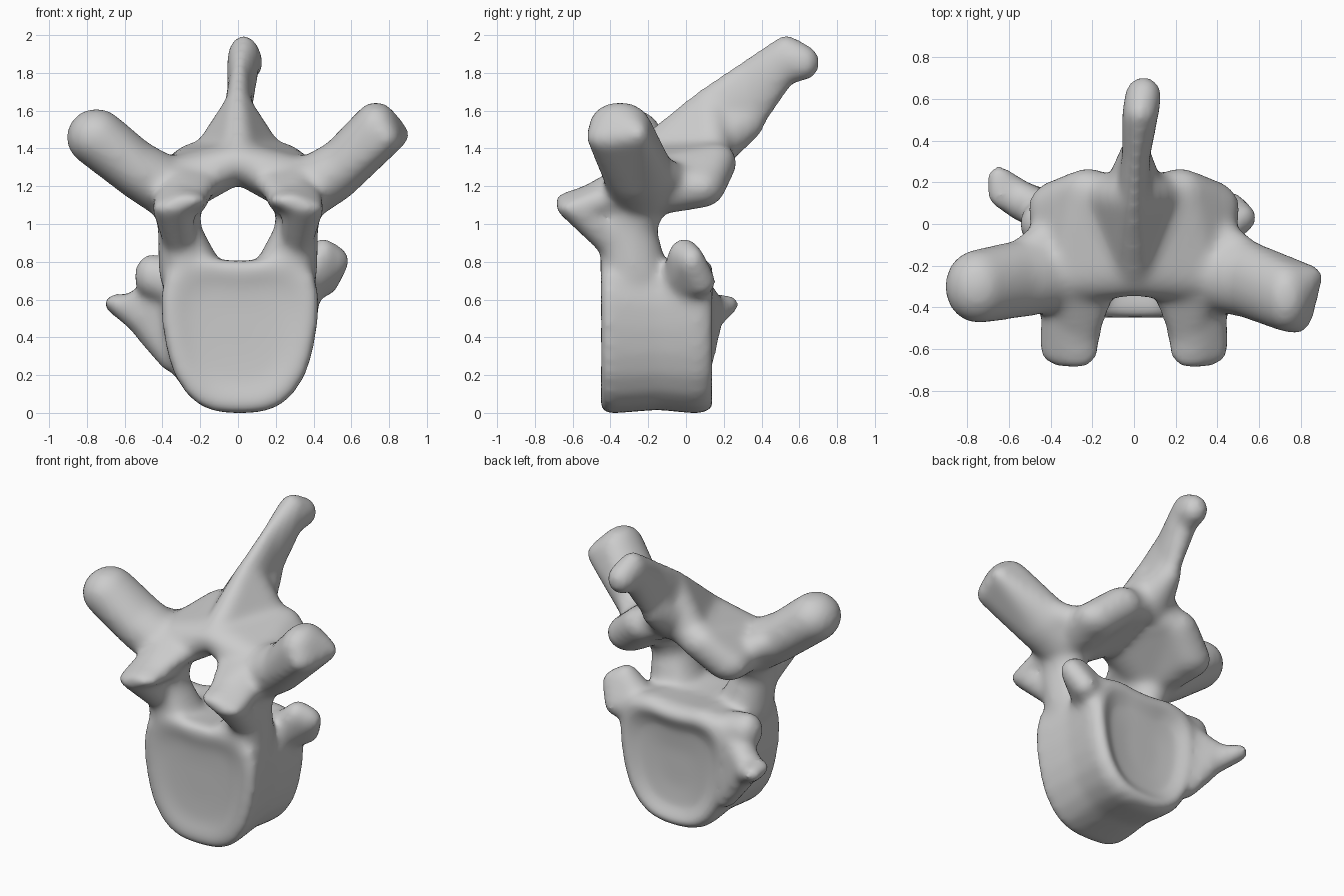
import bpy, bmesh
from mathutils import Vector

cube = bpy.data.objects.get("Cube")
if cube:
    bpy.data.objects.remove(cube, do_unlink=True)

# Unit ball directions used by every rounded part
ball = bmesh.new()
bmesh.ops.create_icosphere(ball, subdivisions=3, radius=1)
DIRS = [v.co.copy() for v in ball.verts]
ball.free()

bm = bmesh.new()


def hull(*blobs):
    """Convex skin around ellipsoids given as (centre, radii)."""
    verts = []
    for c, r in blobs:
        for d in DIRS:
            verts.append(bm.verts.new([c[i] + d[i] * r[i] for i in range(3)]))
    bmesh.ops.convex_hull(bm, input=verts)
    bmesh.ops.delete(bm, geom=[v for v in verts if v.is_valid and not v.link_faces],
                     context='VERTS')


def chain(*blobs):
    """Limb that runs through a row of ellipsoids."""
    for a, b in zip(blobs, blobs[1:]):
        hull(a, b)


def side(s, *blobs):
    """Blobs placed on the left (1) or the right (-1)."""
    return [((s * x, y, z), r) for (x, y, z), r in blobs]


# Vertebral body: one outline lofted front to back with dished end plates
half = [(0, 0), (.1, .005), (.2, .035), (.28, .1), (.345, .2), (.385, .32), (.41, .46),
        (.42, .6), (.4, .73), (.33, .81), (.2, .835), (.1, .82)]
outline = half + [(0, .815)] + [(-x, z) for x, z in half[:0:-1]]
# Each section: depth, size, height it shrinks towards
sections = [(-.425, .3, .43), (-.43, .6, .43), (-.45, .8, .43), (-.458, .92, .43),
            (-.42, 1, .43), (-.15, .95, .43), (.07, 1, .4), (.135, .94, .36),
            (.145, .83, .36), (.1, .64, .37), (.085, .3, .38)]
rings = [[bm.verts.new((.01 + x * k, y, c + (z - c) * k)) for x, z in outline]
         for y, k, c in sections]
for a, b in zip(rings, rings[1:]):
    for i in range(len(a)):
        j = (i + 1) % len(a)
        bm.faces.new((a[i], a[j], b[j], b[i]))
bm.faces.new(rings[0])
bm.faces.new(rings[-1])

# Shared ellipsoids of the arch
arch_root = ((.33, -.23, 1.2), (.13, .16, .16))
lower_joint = ((.37, .08, 1.2), (.14, .13, .11))
arch_back = ((.22, .16, 1.33), (.13, .11, .11))
arch_top = ((0, -.16, 1.34), (.12, .19, .11))
ridge = ((0, -.04, 1.45), (.09, .12, .13))
spine_base = ((0, .12, 1.53), (.08, .12, .21))
limb_root = ((.53, -.26, 1.29), (.12, .19, .165))

for s in (-1, 1):
    # Pedicle, flaring into the canal floor
    chain(*side(s, ((.27, -.27, .74), (.15, .18, .12)),
                ((.31, -.31, .98), (.115, .155, .12)), arch_root))
    hull(*side(s, ((.18, -.28, .78), (.09, .15, .08)),
               ((.28, -.3, .96), (.095, .14, .07))))
    # Upper joint process
    tip_out = ((.35, -.59, 1.09), (.11, .1, .055))
    tip_in = ((.27, -.59, 1.13), (.11, .11, .05))
    neck = ((.3, -.42, 1.14), (.15, .12, .1))
    hull(*side(s, tip_out, tip_in, neck))
    hull(*side(s, neck, ((.31, -.3, 1.13), (.12, .14, .14))))
    hull(*side(s, tip_out, ((.31, -.38, .92), (.09, .1, .1))))
    hull(*side(s, ((.26, -.53, 1.15), (.09, .09, .04)),
               ((.21, -.33, 1.22), (.12, .09, .08)), arch_root))
    # Lamina and lower joint process
    hull(*side(s, arch_root, arch_top, arch_back))
    hull(*side(s, arch_root, lower_joint, arch_back))
    hull(*side(s, ((.13, .14, 1.36), (.12, .11, .11)), arch_top, ridge, spine_base))
    # Transverse process root, webbed into the lamina behind
    chain(*side(s, ((.38, -.24, 1.2), (.13, .18, .17)), limb_root))
    hull(*side(s, ((.42, -.06, 1.24), (.09, .08, .09)), arch_root,
               ((.56, -.2, 1.3), (.08, .12, .1))))

# Transverse process ends, which differ a little
chain(*side(-1, limb_root, ((.75, -.3, 1.465), (.16, .18, .155))))
hull(limb_root,
     ((.73, -.35, 1.52), (.12, .17, .135)),
     ((.79, -.39, 1.46), (.08, .14, .08)),
     ((.86, -.25, 1.48), (.05, .05, .06)))

# Spinous process
chain(spine_base,
      ((.01, .34, 1.68), (.068, .11, .21)),
      ((.03, .53, 1.88), (.09, .09, .13)),
      ((.045, .62, 1.86), (.09, .09, .1)))
hull(ridge, spine_base)
hull(((0, .15, 1.43), (.15, .12, .14)), ((.005, .32, 1.55), (.08, .1, .11)))

# Rib facet knob on the left
hull(((.36, 0, .72), (.1, .12, .13)),
     ((.45, -.01, .84), (.07, .09, .095)),
     ((.53, .03, .81), (.06, .07, .08)),
     ((.46, .08, .7), (.075, .08, .08)))

# Rib facet and pointed fin on the right
chain(((-.34, 0, .7), (.1, .13, .13)), ((-.46, 0, .73), (.09, .11, .12)))
hull(((-.36, .07, .27), (.05, .08, .05)),
     ((-.4, .05, .65), (.08, .09, .1)),
     ((-.5, .11, .47), (.07, .08, .08)),
     ((-.55, .11, .57), (.07, .1, .08)))
hull(((-.52, .1, .52), (.07, .1, .1)),
     ((-.64, .14, .59), (.065, .07, .05)),
     ((-.65, .23, .58), (.06, .055, .05)))

bmesh.ops.recalc_face_normals(bm, faces=bm.faces[:])
mesh = bpy.data.meshes.new("vertebra")
bm.to_mesh(mesh)
bm.free()
bone = bpy.data.objects.new("vertebra", mesh)
bpy.context.collection.objects.link(bone)

# Fuse the parts into one skin and soften the joins
remesh = bone.modifiers.new("fuse", 'REMESH')
remesh.mode = 'VOXEL'
remesh.voxel_size = .02
soften = bone.modifiers.new("soften", 'SMOOTH')
soften.factor = .5
soften.iterations = 22
bpy.context.view_layer.update()
skin = bpy.data.meshes.new_from_object(
    bone.evaluated_get(bpy.context.evaluated_depsgraph_get()))
bone.modifiers.clear()
bone.data = skin
skin.name = "vertebra"

# Rest the softened skin on the ground
lowest = min(v.co.z for v in skin.vertices)
for v in skin.vertices:
    v.co -= Vector((0, 0, lowest))
skin.shade_smooth()

# Bone colour
mat = bpy.data.materials.new("pale grey bone")
mat.use_nodes = True
colour = (.6, .6, .6, 1)
mat.diffuse_color = colour
mat.node_tree.nodes["Principled BSDF"].inputs["Base Color"].default_value = colour
skin.materials.clear()
skin.materials.append(mat)
